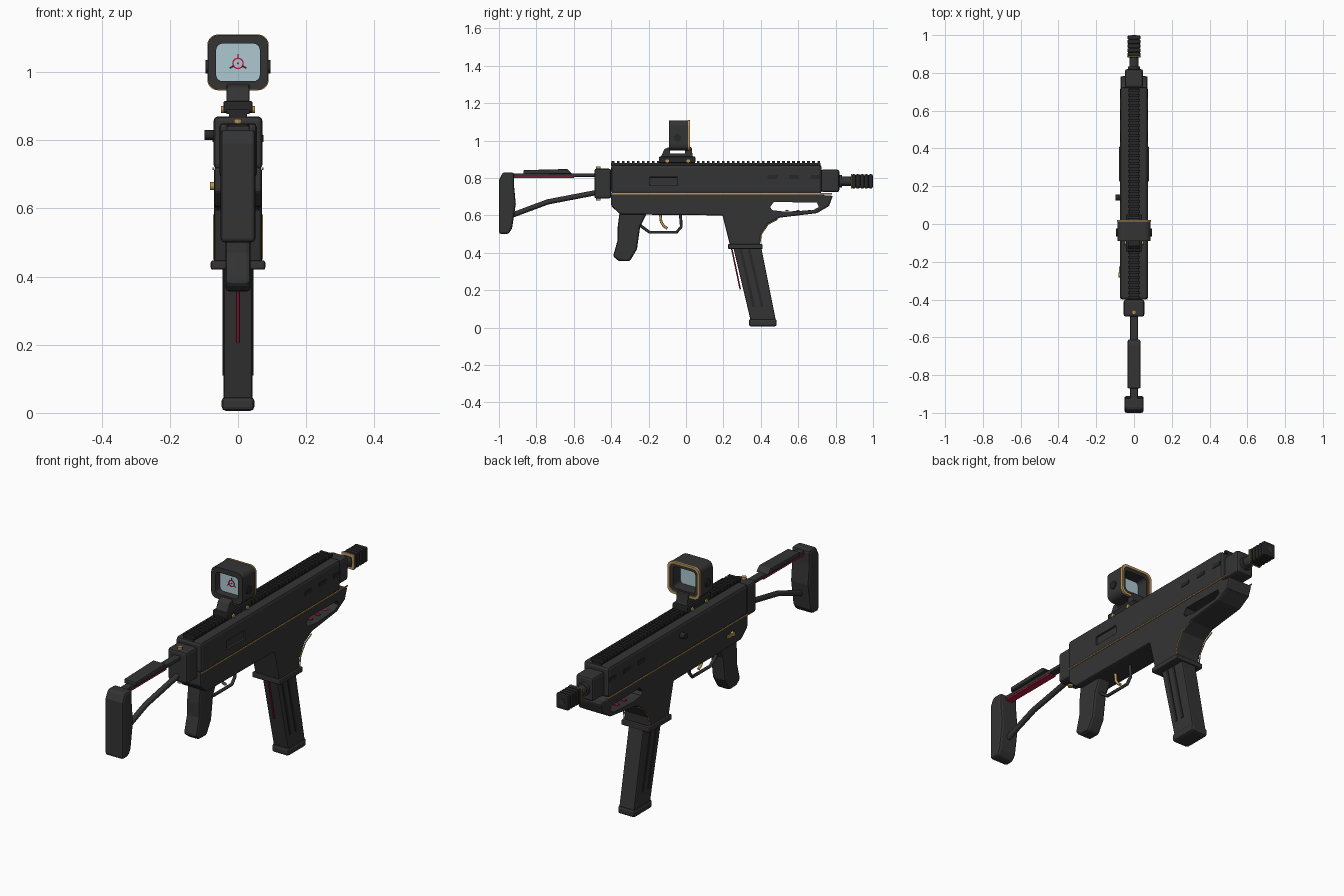
import bpy, bmesh, math
from mathutils import Vector

if "Cube" in bpy.data.objects:
    bpy.data.objects.remove(bpy.data.objects["Cube"])


def material(name, rgb):
    m = bpy.data.materials.new(name)
    m.use_nodes = True
    m.diffuse_color = (*rgb, 1)
    m.node_tree.nodes["Principled BSDF"].inputs["Base Color"].default_value = (*rgb, 1)
    return m


BODY = material("charcoal", (.034, .034, .034))
BLACK = material("black", (.02, .02, .02))
GOLD = material("gold", (.5, .31, .1))
RED = material("crimson", (.45, .01, .05))
GLASS = material("pale glass", (.42, .58, .63))


def finish(name, bm, mat, bevel=0):
    bmesh.ops.recalc_face_normals(bm, faces=bm.faces)
    me = bpy.data.meshes.new(name)
    bm.to_mesh(me)
    bm.free()
    me.materials.append(mat)
    ob = bpy.data.objects.new(name, me)
    bpy.context.collection.objects.link(ob)
    if bevel:
        mod = ob.modifiers.new("bevel", 'BEVEL')
        mod.width, mod.segments = bevel, 2
        mod.limit_method, mod.angle_limit = 'ANGLE', math.radians(40)
    return ob


def side(name, pts, half, mat, bevel=0, x=0):
    """Side profile of (y, z) points, extruded across x."""
    bm = bmesh.new()
    a, b = ([bm.verts.new((x + s * half, *p)) for p in pts] for s in (-1, 1))
    bm.faces.new(a)
    bm.faces.new(b)
    for i in range(len(pts)):
        j = (i + 1) % len(pts)
        bm.faces.new((a[i], a[j], b[j], b[i]))
    return finish(name, bm, mat, bevel)


def box(name, y0, y1, z0, z1, half, mat, bevel=0, x=0):
    return side(name, [(y0, z0), (y1, z0), (y1, z1), (y0, z1)], half, mat, bevel, x)


def rod(name, p, q, r, mat, sides=16):
    p, q = Vector(p), Vector(q)
    bm = bmesh.new()
    bmesh.ops.create_cone(bm, cap_ends=True, segments=sides, radius1=r, radius2=r, depth=(q - p).length)
    bm.transform((q - p).to_track_quat('Z', 'Y').to_matrix().to_4x4())
    bmesh.ops.translate(bm, verts=bm.verts, vec=(p + q) / 2)
    return finish(name, bm, mat)


def tube(name, pts, r, mat):
    cu = bpy.data.curves.new(name, 'CURVE')
    cu.dimensions, cu.bevel_depth, cu.bevel_resolution = '3D', r, 2
    cu.use_fill_caps = True
    sp = cu.splines.new('POLY')
    sp.points.add(len(pts) - 1)
    for point, co in zip(sp.points, pts):
        point.co = (*co, 1)
    cu.materials.append(mat)
    ob = bpy.data.objects.new(name, cu)
    bpy.context.collection.objects.link(ob)


def rounded(hw, hh, r, zc, n=5):
    """Rounded rectangle outline in x, z."""
    out = []
    for k, (sx, sz) in enumerate([(1, 1), (-1, 1), (-1, -1), (1, -1)]):
        for i in range(n + 1):
            t = math.radians(90) * (k + i / n)
            out.append((sx * (hw - r) + r * math.cos(t), zc + sz * (hh - r) + r * math.sin(t)))
    return out


def frame(name, outer, inner, y0, y1, mat):
    """Hollow ring between two outlines, running along y."""
    bm = bmesh.new()
    loops = [[bm.verts.new((x, y, z)) for x, z in o]
             for o, y in ((outer, y0), (outer, y1), (inner, y1), (inner, y0))]
    for k in range(4):
        a, b = loops[k], loops[(k + 1) % 4]
        for i in range(len(a)):
            j = (i + 1) % len(a)
            bm.faces.new((a[i], a[j], b[j], b[i]))
    return finish(name, bm, mat)


def cut(target, cutter):
    mod = target.modifiers.new("opening", 'BOOLEAN')
    mod.operation, mod.object, mod.solver = 'DIFFERENCE', cutter, 'EXACT'
    dg = bpy.context.evaluated_depsgraph_get()
    me = bpy.data.meshes.new_from_object(target.evaluated_get(dg))
    target.modifiers.clear()
    target.data = me
    bpy.data.objects.remove(cutter)


# Receiver, magazine well and fore end
upper = box("upper_receiver", -.4, .725, .715, .87, .072, BODY, .014)
cut(upper, box("port_cutter", -.195, -.045, .76, .805, .01, BODY, .004, .072))
lower = side("lower_receiver", [(-.4, .72), (-.4, .65), (-.35, .605), (.195, .6), (.235, .44), (.395, .44),
             (.4, .49), (.44, .555), (.5, .588), (.6, .6), (.7, .612), (.765, .65), (.785, .705),
             (.74, .706), (.725, .72)], .07, BODY, .008)
cut(lower, side("slot_cutter", [(.45, .645), (.47, .672), (.7, .668), (.71, .645), (.68, .628),
                (.53, .62), (.46, .628)], .2, BODY))
box("magazine_well_lip", .225, .41, .42, .447, .08, BODY, .006)
for s in (-1, 1):
    box("receiver_trim", -.4, .78, .713, .719, .002, GOLD, x=s * .0725)
    tube("well_trim", [(s * .071, .395, .45), (s * .071, .403, .5), (s * .071, .44, .553), (s * .071, .49, .58)],
         .003, GOLD)
    for y in (.47, .585, .7):
        box("vent", y - .035, y + .02, .795, .815, .002, BLACK, x=s * .0725)
for y in (.54, .6, .66):
    box("slot_mark", y - .008, y + .008, .624, .628, .04, RED)

# Top rail
box("rail_base", -.4, .72, .865, .879, .026, BLACK)
for i in range(42):
    y = -.39 + i * .0268
    box("rail_tooth", y - .007, y + .007, .877, .892, .033, BLACK)

# Barrel and muzzle
box("barrel_block", .72, .82, .725, .845, .048, BODY, .012)
rod("barrel", (0, .8, .782), (0, .9, .782), .025, BODY, 20)
rod("barrel_collar", (0, .82, .782), (0, .835, .782), .033, BODY, 20)
box("muzzle_core", .88, .99, .752, .812, .028, BLACK, .008)
for i in range(5):
    y = .893 + i * .0225
    box("muzzle_ring", y - .008, y + .016, .744, .82, .035, BLACK, .008)
box("muzzle_trim", .882, .889, .743, .821, .036, GOLD, .006)
rod("bore", (0, .99, .782), (0, 1, .782), .014, BODY)

# Stock
box("rear_block", -.49, -.4, .69, .85, .055, BODY, .012)
rod("stock_pin", (0, -.468, .68), (0, -.468, .862), .012, GOLD)
side("butt_pad", [(-1, .5), (-1, .79), (-.98, .83), (-.92, .83), (-.92, .765), (-.91, .66), (-.93, .53),
     (-.95, .5)], .051, BODY, .012)
box("upper_strut", -.93, -.48, .806, .825, .02, BODY, .005)
side("cheek_rest", [(-.87, .82), (-.61, .822), (-.635, .848), (-.87, .842)], .034, BODY, .005)
box("strut_stripe", -.925, -.6, .8, .807, .018, RED)
tube("lower_strut", [(0, -.925, .603), (0, -.74, .672), (0, -.48, .722)], .014, BODY)

# Grip and trigger
side("grip", [(-.355, .62), (-.205, .62), (-.245, .54), (-.262, .42), (-.3, .355), (-.36, .357), (-.39, .38),
     (-.365, .47), (-.365, .54)], .037, BODY, .012)
tube("trigger_guard", [(0, -.25, .55), (0, -.195, .51), (0, -.05, .51), (0, -.025, .54), (0, -.03, .605)],
     .008, BODY)
tube("trigger", [(0, -.137, .605), (0, -.133, .565), (0, -.118, .542), (0, -.1, .53)], .007, GOLD)

# Controls
rod("charging_handle", (-.06, .14, .815), (-.098, .14, .815), .015, BLACK)
rod("selector_pivot", (-.068, -.27, .665), (-.082, -.27, .665), .012, GOLD)
box("selector_lever", -.27, -.225, .657, .672, .003, GOLD, x=-.077)

# Magazine
side("magazine", [(.25, .44), (.4, .44), (.48, .04), (.345, .04)], .042, BODY, .006)
box("magazine_base", .336, .485, .006, .047, .048, BODY, .012)
for s in (-1, 1):
    for d in (0, .045):
        side("magazine_rib", [(.285 + d, .42), (.3 + d, .42), (.37 + d, .11), (.355 + d, .11)],
             .003, BLACK, x=s * .042)
tube("magazine_stripe", [(0, .245, .42), (0, .29, .205)], .004, RED)

# Optic mount
box("mount_clamp", -.145, .05, .88, .915, .043, BLACK, .006)
mount = side("mount", [(-.14, .9), (-.115, .955), (-.09, .965), (.03, .965), (.035, .92), (.05, .9)],
             .033, BODY, .004)
cut(mount, box("mount_cutter", -.085, -.005, .93, .95, .1, BODY))
for y in (-.1, .012):
    rod("mount_screw", (-.05, y, .89), (.05, y, .89), .01, GOLD)

# Optic housing, lens and reticle
Z = 1.028
frame("optic_housing", rounded(.088, .08, .03, Z), rounded(.064, .055, .018, Z), -.09, .015, BODY)
frame("optic_trim", rounded(.09, .082, .031, Z), rounded(.078, .07, .026, Z), .012, .021, GOLD)
for s in (-1, 1):
    rod("optic_knob", (s * .08, -.045, 1.015), (s * .095, -.045, 1.015), .02, BLACK)
box("lens", -.052, -.047, .97, 1.086, .065, GLASS)
frame("reticle_ring", rounded(.017, .017, .0169, Z - .003), rounded(.013, .013, .0129, Z - .003), -.055, -.052, RED)
for a in (90, 210, 330):
    c, s = math.cos(math.radians(a)), math.sin(math.radians(a))
    tube("reticle_tick", [(c * .015, -.053, Z - .003 + s * .015), (c * .028, -.053, Z - .003 + s * .028)],
         .0018, RED)
rod("reticle_dot", (0, -.055, Z - .003), (0, -.05, Z - .003), .003, RED)
